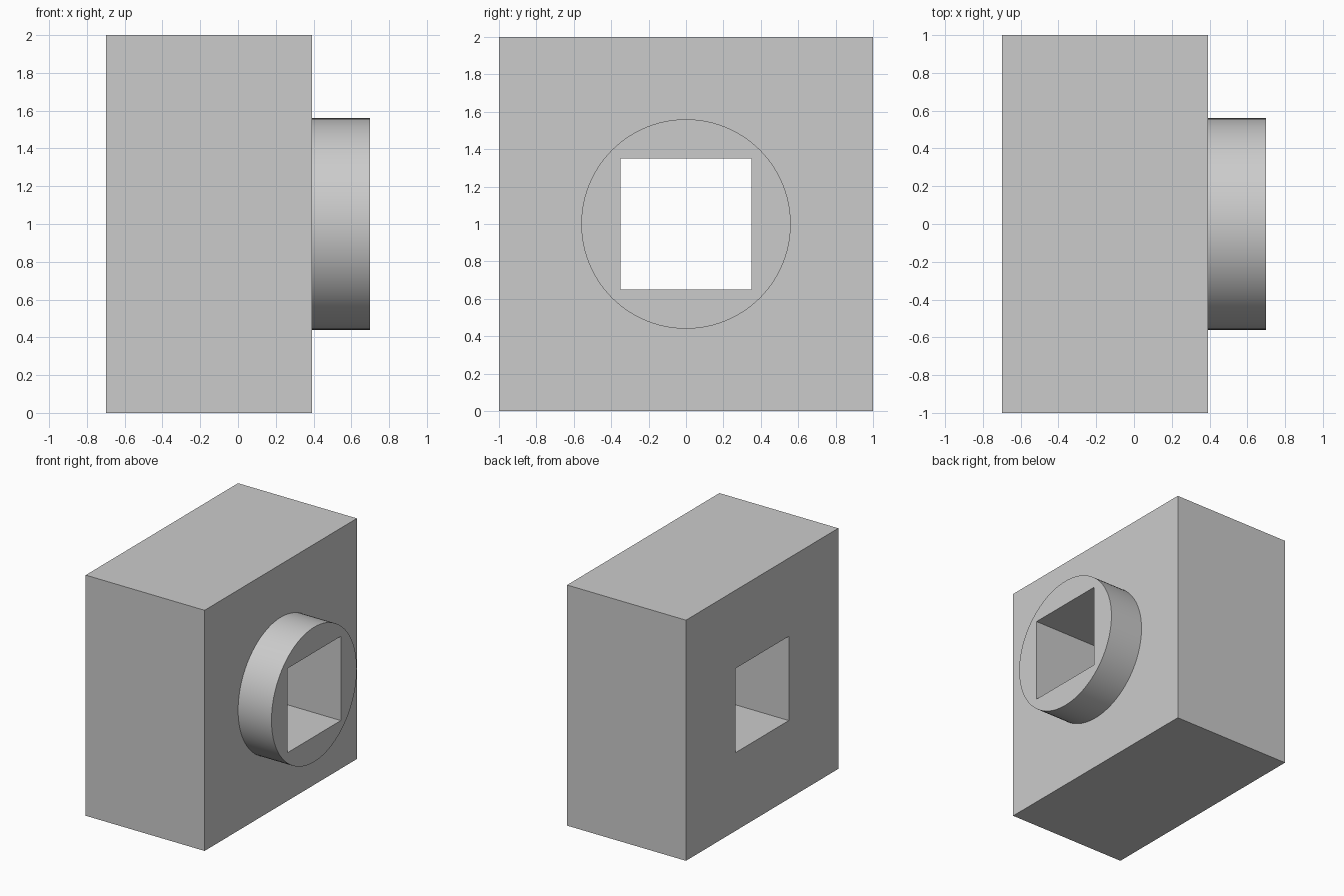
import bpy
import math

cube = bpy.data.objects.get("Cube")
if cube:
    bpy.data.objects.remove(cube, do_unlink=True)

# One plain grey for the whole solid
grey = bpy.data.materials.new("light grey")
grey.use_nodes = True
grey.diffuse_color = (0.6, 0.6, 0.6, 1)
grey.node_tree.nodes["Principled BSDF"].inputs["Base Color"].default_value = (0.6, 0.6, 0.6, 1)

MID_Z = 1.0
BACK_X, FACE_X, TIP_X = -0.70, 0.393, 0.70


def finish(name):
    obj = bpy.context.object
    obj.name = name
    bpy.ops.object.transform_apply(location=True, rotation=True, scale=True)
    obj.data.materials.append(grey)
    return obj


def box(name, x0, x1, width):
    bpy.ops.mesh.primitive_cube_add(size=1, location=((x0 + x1) / 2, 0, MID_Z))
    bpy.context.object.scale = (x1 - x0, width, width)
    return finish(name)


def disc(name, x0, x1, radius):
    bpy.ops.mesh.primitive_cylinder_add(
        vertices=96, radius=radius, depth=x1 - x0,
        location=((x0 + x1) / 2, 0, MID_Z), rotation=(0, math.pi / 2, 0))
    return finish(name)


def combine(target, tool, operation):
    mod = target.modifiers.new(operation.title(), 'BOOLEAN')
    mod.operation = operation
    mod.solver = 'EXACT'
    mod.object = tool
    bpy.context.view_layer.objects.active = target
    bpy.ops.object.modifier_apply(modifier=mod.name)
    bpy.data.objects.remove(tool, do_unlink=True)


# Square block with a round boss, pierced by a square through hole
block = box("block_with_boss", BACK_X, FACE_X, 2.0)
combine(block, disc("round_boss", FACE_X - 0.2, TIP_X, 0.56), 'UNION')
combine(block, box("square_hole_cutter", BACK_X - 0.2, TIP_X + 0.2, 0.70), 'DIFFERENCE')

# Smooth boss wall, crisp edges elsewhere
bpy.ops.object.select_all(action='DESELECT')
block.select_set(True)
bpy.context.view_layer.objects.active = block
bpy.ops.object.shade_smooth_by_angle(angle=math.radians(30))
